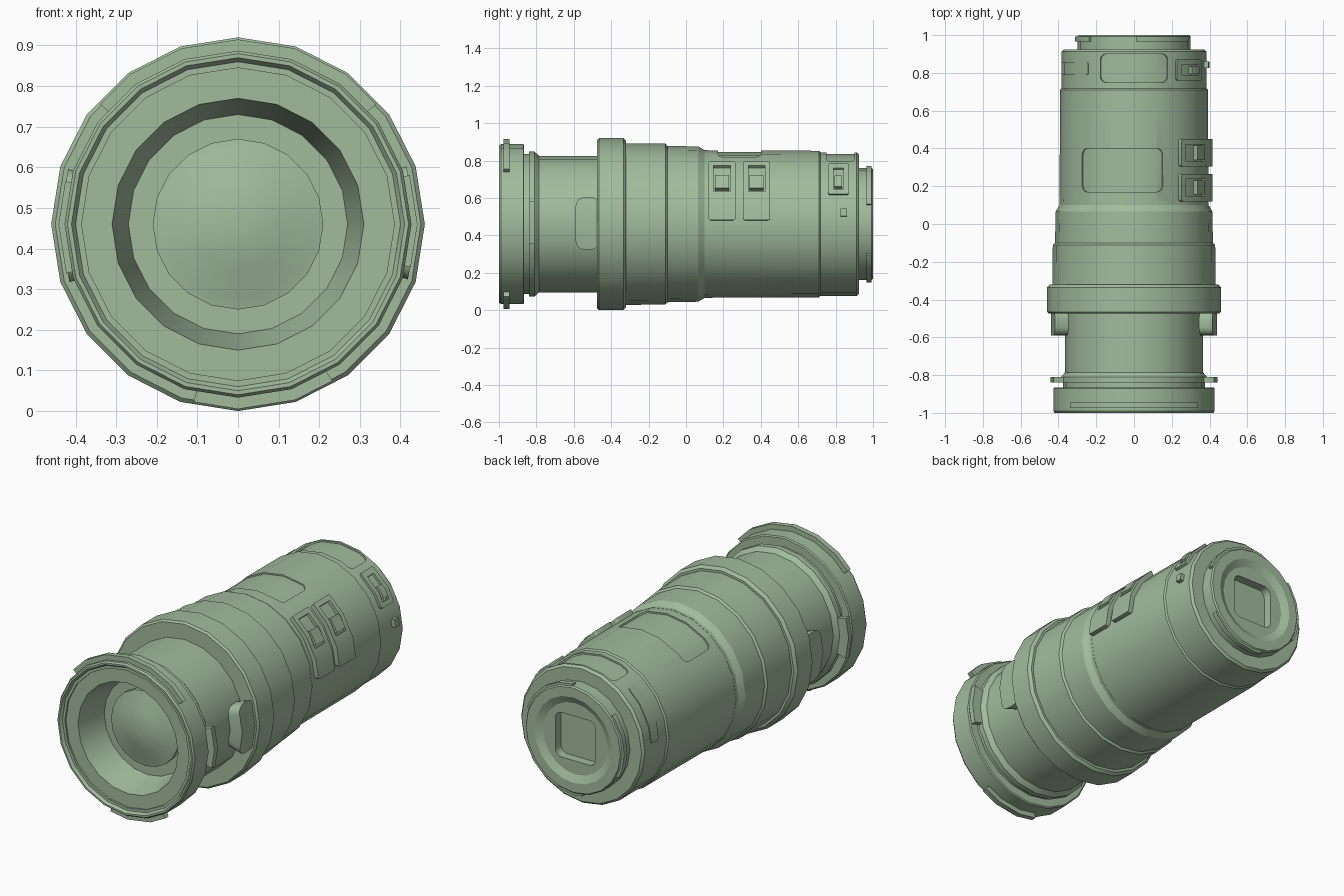
import bpy, bmesh, math
from math import radians, sin, cos

SIDES = 20
STEP = 360 / SIDES
AXIS_Z = 0.46

cube = bpy.data.objects.get("Cube")
if cube:
    bpy.data.objects.remove(cube, do_unlink=True)

GREEN = (0.36, 0.50, 0.34, 1)
green = bpy.data.materials.new("sage_green")
green.use_nodes = True
green.diffuse_color = GREEN
green.node_tree.nodes["Principled BSDF"].inputs["Base Color"].default_value = GREEN


def finish(name, bm):
    bmesh.ops.recalc_face_normals(bm, faces=bm.faces)
    mesh = bpy.data.meshes.new(name)
    bm.to_mesh(mesh)
    bm.free()
    mesh.materials.append(green)
    obj = bpy.data.objects.new(name, mesh)
    bpy.context.collection.objects.link(obj)
    return obj


def point(y, r, deg):
    """Point around the lens axis; the angle runs from the top towards +x."""
    a = radians(deg)
    return (r * sin(a), y, AXIS_Z + r * cos(a))


def lathe(name, profile):
    """Faceted solid of revolution; a profile of (y, r), closed on the axis."""
    bm = bmesh.new()
    rings = [[bm.verts.new(point(y, r, i * STEP)) for i in range(SIDES)] for y, r in profile]
    for a, b in zip(rings, rings[1:]):
        for i in range(SIDES):
            j = (i + 1) % SIDES
            bm.faces.new((a[i], a[j], b[j], b[i]))
    bm.faces.new(rings[0])
    bm.faces.new(rings[-1])
    return finish(name, bm)


def arc_block(name, r0, r1, a0, a1, y0, y1, corner=0.0):
    """Block that follows the facets of the barrel, with optional round corners."""
    inner = [i * STEP for i in range(-SIDES, 2 * SIDES) if a0 + 3 < i * STEP < a1 - 3]
    bm = bmesh.new()
    rows = []
    for a in [a0] + inner + [a1]:
        k = cos(radians(STEP / 2)) / cos(radians(a % STEP - STEP / 2))
        rows.append([bm.verts.new(point(y, r * k, a))
                     for y, r in ((y0, r0), (y0, r1), (y1, r1), (y1, r0))])
    for a, b in zip(rows, rows[1:]):
        for i in range(4):
            j = (i + 1) % 4
            bm.faces.new((a[i], a[j], b[j], b[i]))
    bm.faces.new(rows[0])
    bm.faces.new(rows[-1])
    if corner:
        edges = [bm.edges.get((row[i], row[j])) for row in (rows[0], rows[-1]) for i, j in ((0, 1), (2, 3))]
        bmesh.ops.bevel(bm, geom=edges, offset=corner, segments=4, profile=0.5,
                        affect='EDGES', clamp_overlap=True)
    return finish(name, bm)


def cut(obj, cutter):
    mod = obj.modifiers.new("cut", 'BOOLEAN')
    mod.operation = 'DIFFERENCE'
    mod.solver = 'EXACT'
    mod.object = cutter
    bpy.context.view_layer.objects.active = obj
    bpy.ops.object.modifier_apply(modifier=mod.name)
    bpy.data.objects.remove(cutter, do_unlink=True)


# Front barrel with threaded rim and cone-shaped recess
lathe("front_barrel", [
    (-0.80, 0.01), (-0.80, 0.27), (-0.975, 0.31), (-0.975, 0.385), (-0.985, 0.385),
    (-0.985, 0.40), (-1.0, 0.41), (-1.0, 0.42), (-0.99, 0.427), (-0.87, 0.427),
    (-0.865, 0.42), (-0.865, 0.375), (-0.84, 0.375), (-0.84, 0.387), (-0.81, 0.387),
    (-0.785, 0.365), (-0.40, 0.365), (-0.40, 0.01)])

# Front glass with shallow dome
lathe("front_glass", [
    (-0.78, 0.01), (-0.78, 0.21), (-0.825, 0.21), (-0.83, 0.185),
    (-0.855, 0.11), (-0.868, 0.04), (-0.868, 0.01)])

# Wide focus ring and stepped body behind it
lathe("focus_ring", [
    (-0.475, 0.01), (-0.475, 0.45), (-0.465, 0.46), (-0.335, 0.46), (-0.32, 0.445),
    (-0.32, 0.432), (-0.11, 0.43), (-0.10, 0.418), (0.065, 0.415), (0.10, 0.395),
    (0.12, 0.395), (0.12, 0.01)])

main_barrel = lathe("main_barrel", [
    (0.08, 0.01), (0.08, 0.394), (0.71, 0.392), (0.72, 0.382), (0.72, 0.01)])
cut(main_barrel, arc_block("top_cutter", 0.385, 0.45, -45, 23, 0.17, 0.40, 0.04))

rear_barrel = lathe("rear_barrel", [
    (0.70, 0.01), (0.70, 0.384), (0.912, 0.384), (0.925, 0.372), (0.925, 0.01)])
cut(rear_barrel, arc_block("rear_top_cutter", 0.375, 0.45, -28, 28, 0.75, 0.90, 0.03))

# Rear mount with dished face and rounded square opening
mount = lathe("rear_mount", [
    (0.90, 0.01), (0.90, 0.30), (0.992, 0.30), (1.0, 0.293), (1.0, 0.24),
    (0.98, 0.20), (0.98, 0.01)])
bm = bmesh.new()
bmesh.ops.create_cube(bm, size=1)
for v in bm.verts:
    v.co = (v.co.x * 0.25, 0.99 + v.co.y * 0.12, AXIS_Z + v.co.z * 0.25)
lengthwise = [e for e in bm.edges if abs(e.verts[0].co.y - e.verts[1].co.y) > 0.1]
bmesh.ops.bevel(bm, geom=lengthwise, offset=0.04, segments=4, profile=0.5, affect='EDGES')
cut(mount, finish("opening_cutter", bm))

# Bayonet tabs on the rear mount
for i in range(3):
    arc_block(f"mount_tab_{i + 1}", 0.28, 0.312, 2 + 120 * i, 70 + 120 * i, 0.965, 0.993)

# Tabs around the front rim
arc_block("front_tab_top", 0.40, 0.455, -49, 49, -0.975, -0.945)
arc_block("front_tab_bottom", 0.40, 0.455, 149, 194, -0.975, -0.945)

# Paired grips and lock tabs on both sides
for side, mid in (("left", 90), ("right", 270)):
    arc_block(f"{side}_lock_tab", 0.35, 0.442, mid - 16, mid + 14, -0.84, -0.81)
    arc_block(f"{side}_grip", 0.34, 0.44, mid - 19, mid + 18, -0.59, -0.46, 0.045)


def switch(name, a0, a1, y0, y1, r, well, knob):
    """Raised plate with a well and a sliding knob inside it."""
    plate = arc_block(name + "_plate", 0.36, r, a0, a1, y0, y1, 0.012)
    cut(plate, arc_block("well_cutter", r - 0.018, r + 0.05, *well, y0 + 0.028, y1 - 0.028))
    arc_block(name + "_knob", 0.36, r + 0.008, *knob, y0 + 0.035, y1 - 0.035)


# Side switches
for i, y in enumerate((0.12, 0.305)):
    switch(f"side_switch_{i + 1}", 37, 87, y, y + 0.145, 0.42, (41, 65), (52, 63))
switch("rear_switch", 35, 66, 0.76, 0.87, 0.398, (40, 62), (50, 60))

# Small release pin and plate on the rear barrel
arc_block("release_pin", 0.36, 0.407, 78, 84, 0.825, 0.86)
arc_block("rear_side_plate", 0.37, 0.389, -86, -39, 0.79, 0.855, 0.012)

# Smooth shading with sharp steps
bpy.ops.object.select_all(action='DESELECT')
for obj in bpy.context.collection.objects:
    if obj.type == 'MESH':
        obj.select_set(True)
        bpy.context.view_layer.objects.active = obj
bpy.ops.object.shade_smooth_by_angle(angle=radians(25))
